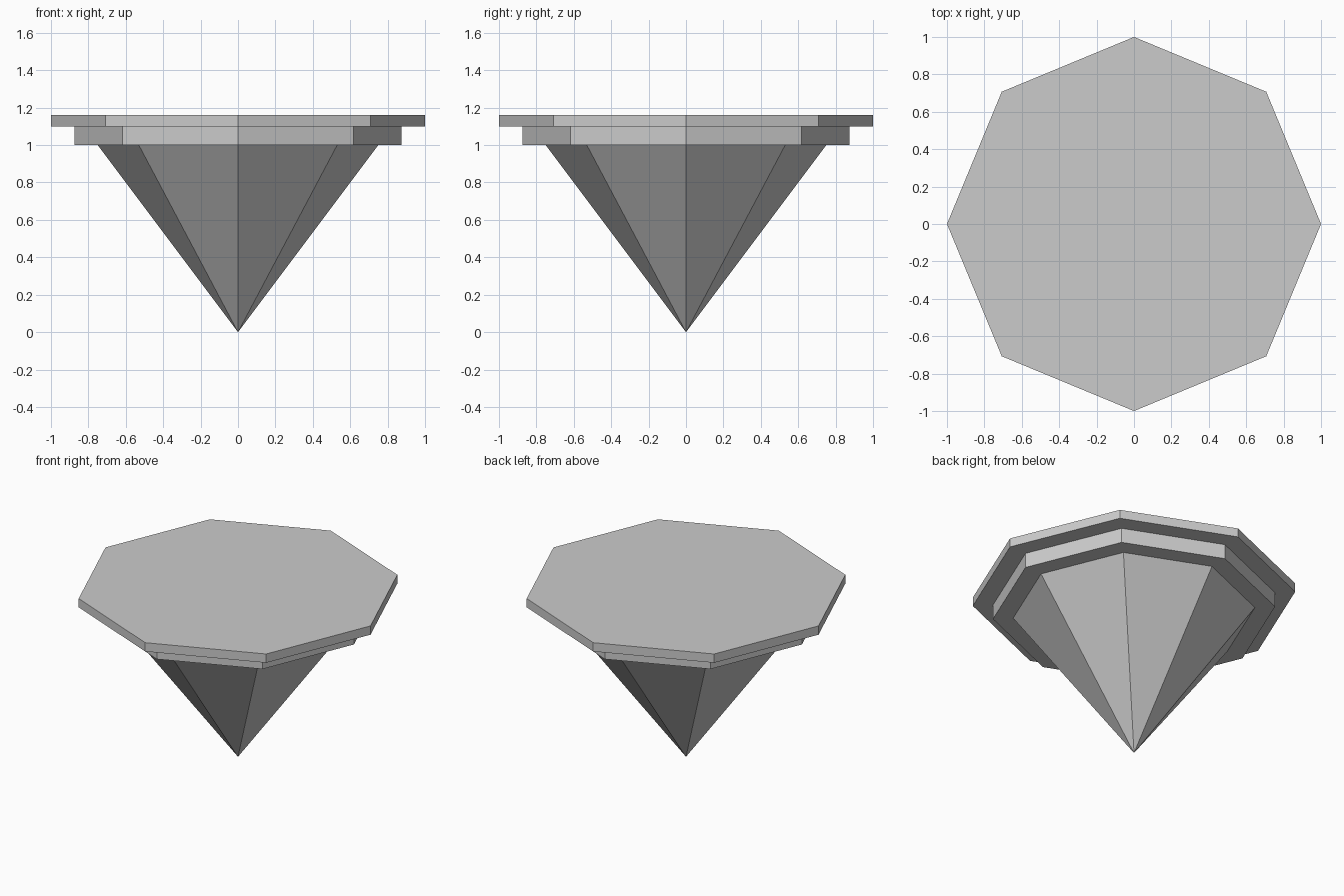
import bpy

cube = bpy.data.objects.get("Cube")
if cube:
    bpy.data.objects.remove(cube, do_unlink=True)

GREY = (0.6, 0.6, 0.6, 1.0)
grey = bpy.data.materials.new("plain_grey")
grey.use_nodes = True
grey.diffuse_color = GREY
bsdf = next(n for n in grey.node_tree.nodes if n.type == "BSDF_PRINCIPLED")
bsdf.inputs["Base Color"].default_value = GREY


def octagon_part(name, bottom_radius, top_radius, z_low, z_high):
    """Flat-shaded eight-sided solid with corners on the x and y axes."""
    bpy.ops.mesh.primitive_cone_add(
        vertices=8, radius1=bottom_radius, radius2=top_radius,
        depth=z_high - z_low, location=(0, 0, (z_low + z_high) / 2))
    part = bpy.context.object
    part.name = part.data.name = name
    part.data.materials.append(grey)
    return part


# Pointed base, narrow step and wide top slab
octagon_part("pointed_base", 0.0, 0.75, 0.0, 1.0)
octagon_part("lower_step", 0.875, 0.875, 1.0, 1.1)
octagon_part("top_slab", 1.0, 1.0, 1.1, 1.16)
